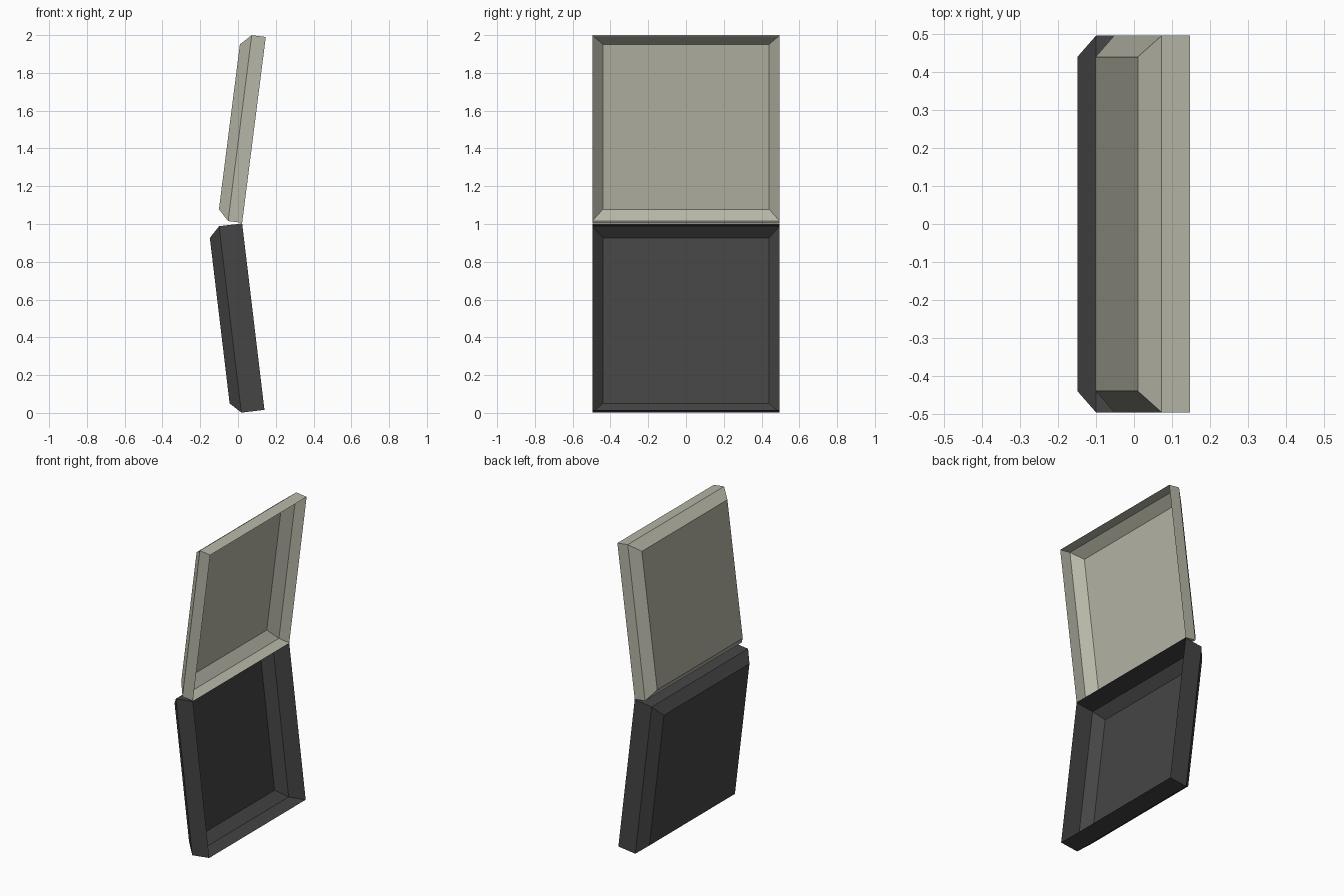
import bpy, bmesh, math
from mathutils import Vector

if "Cube" in bpy.data.objects:
    bpy.data.objects.remove(bpy.data.objects["Cube"])


def material(name, rgb):
    m = bpy.data.materials.new(name)
    m.diffuse_color = (*rgb, 1.0)
    m.use_nodes = True
    m.node_tree.nodes["Principled BSDF"].inputs["Base Color"].default_value = m.diffuse_color
    return m


def tray(name, bottom, top, wall, chamfer, mat, half=0.496):
    """Thin open shell: rim runs bottom->top in the xz plane, open to +x."""
    b, t = Vector((bottom[0], 0, bottom[1])), Vector((top[0], 0, top[1]))
    length = (t - b).length
    bm = bmesh.new()

    # rings: open rim, end of straight wall, chamfered back plate
    def ring(depth, inset):
        h, z = half - inset, length / 2 - inset
        return [bm.verts.new((-depth, sy * h, sz * z))
                for sy, sz in ((-1, -1), (1, -1), (1, 1), (-1, 1))]

    rings = [ring(0, 0), ring(wall, 0), ring(wall + chamfer, chamfer)]
    for r0, r1 in zip(rings, rings[1:]):
        for i in range(4):
            j = (i + 1) % 4
            bm.faces.new((r0[i], r1[i], r1[j], r0[j]))
    back = bm.faces.new(rings[-1])

    # all normals point to the outside of the shell
    bmesh.ops.recalc_face_normals(bm, faces=bm.faces)
    back.normal_update()
    if back.normal.x > 0:
        bmesh.ops.reverse_faces(bm, faces=bm.faces)

    me = bpy.data.meshes.new(name)
    bm.to_mesh(me)
    bm.free()
    me.materials.append(mat)
    ob = bpy.data.objects.new(name, me)
    ob.location = (b + t) / 2
    ob.rotation_euler.y = math.atan2(t.x - b.x, t.z - b.z)
    bpy.context.collection.objects.link(ob)
    return ob


pale = material("pale_warm_grey", (0.47, 0.47, 0.39))
dark = material("charcoal", (0.06, 0.06, 0.06))

# deeper lower shell and shallower lid, meeting at the hinge line
tray("lower_shell", (0.140, 0.016), (0.022, 1.003), 0.123, 0.056, dark)
tray("upper_lid", (0.022, 1.006), (0.147, 1.990), 0.075, 0.056, pale)
